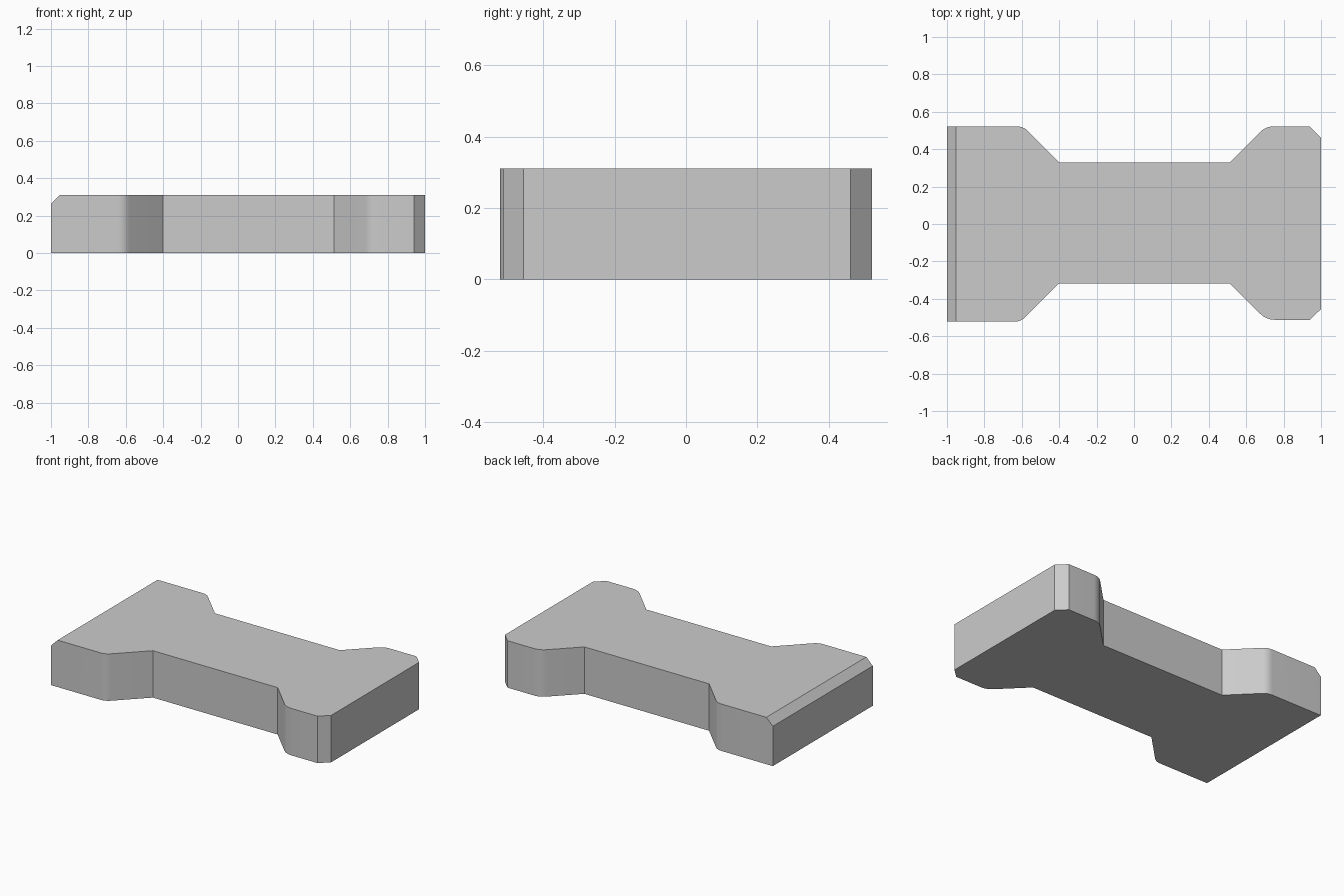
import bpy
import bmesh
from mathutils import Vector

cube = bpy.data.objects.get("Cube")
if cube:
    bpy.data.objects.remove(cube, do_unlink=True)

HEIGHT = 0.31
CHAMFER = 0.047


def fillet(before, corner, after, cut, steps=6):
    """Points of a rounded corner; cut is the tangent length."""
    c = Vector(corner)
    a = c + (Vector(before) - c).normalized() * cut
    b = c + (Vector(after) - c).normalized() * cut
    ts = [i / steps for i in range(steps + 1)]
    return [a * (1 - t) ** 2 + c * 2 * t * (1 - t) + b * t * t for t in ts]


def side(end_left, end_right, waist, corner):
    """One long edge of the outline, from the -x end to the +x end."""
    s = 1 if waist > 0 else -1
    inner_left, inner_right = (-0.4, waist), (0.512, waist)
    outer_left = (-0.4 - abs(end_left - waist), end_left)
    outer_right = (0.512 + abs(end_right - waist), end_right)
    return ([Vector((-1, end_left))]
            + fillet((-1, end_left), outer_left, inner_left, 0.035)
            + [Vector(inner_left), Vector(inner_right)]
            + fillet(inner_right, outer_right, (1, end_right), 0.045)
            + [Vector((0.94, end_right)), Vector((1, corner))])


# Waisted outline, extruded into a slab
outline = side(-0.522, -0.512, -0.317, -0.455) + side(0.522, 0.522, 0.33, 0.462)[::-1]
bm = bmesh.new()
base = bm.faces.new([bm.verts.new((p.x, p.y, 0)) for p in outline])
top = bmesh.ops.extrude_face_region(bm, geom=[base], use_keep_orig=True)
bmesh.ops.translate(bm, vec=(0, 0, HEIGHT),
                    verts=[v for v in top["geom"] if isinstance(v, bmesh.types.BMVert)])

# Chamfer along the top edge of the -x end
edge = [e for e in bm.edges if all(v.co.x < -0.99 and v.co.z > 0.1 for v in e.verts)]
bmesh.ops.bevel(bm, geom=edge, offset=CHAMFER, segments=1, affect="EDGES")
bmesh.ops.recalc_face_normals(bm, faces=bm.faces)

mesh = bpy.data.meshes.new("waisted_block")
bm.to_mesh(mesh)
bm.free()
block = bpy.data.objects.new("waisted_block", mesh)
bpy.context.collection.objects.link(block)

# Single plain grey
grey = bpy.data.materials.new("light grey")
grey.use_nodes = True
grey.diffuse_color = (0.6, 0.6, 0.6, 1)
grey.node_tree.nodes["Principled BSDF"].inputs["Base Color"].default_value = (0.6, 0.6, 0.6, 1)
mesh.materials.append(grey)

# Smooth the rounded corners, keep the rest crisp
bpy.ops.object.select_all(action="DESELECT")
block.select_set(True)
bpy.context.view_layer.objects.active = block
bpy.ops.object.shade_smooth_by_angle(angle=0.5)
